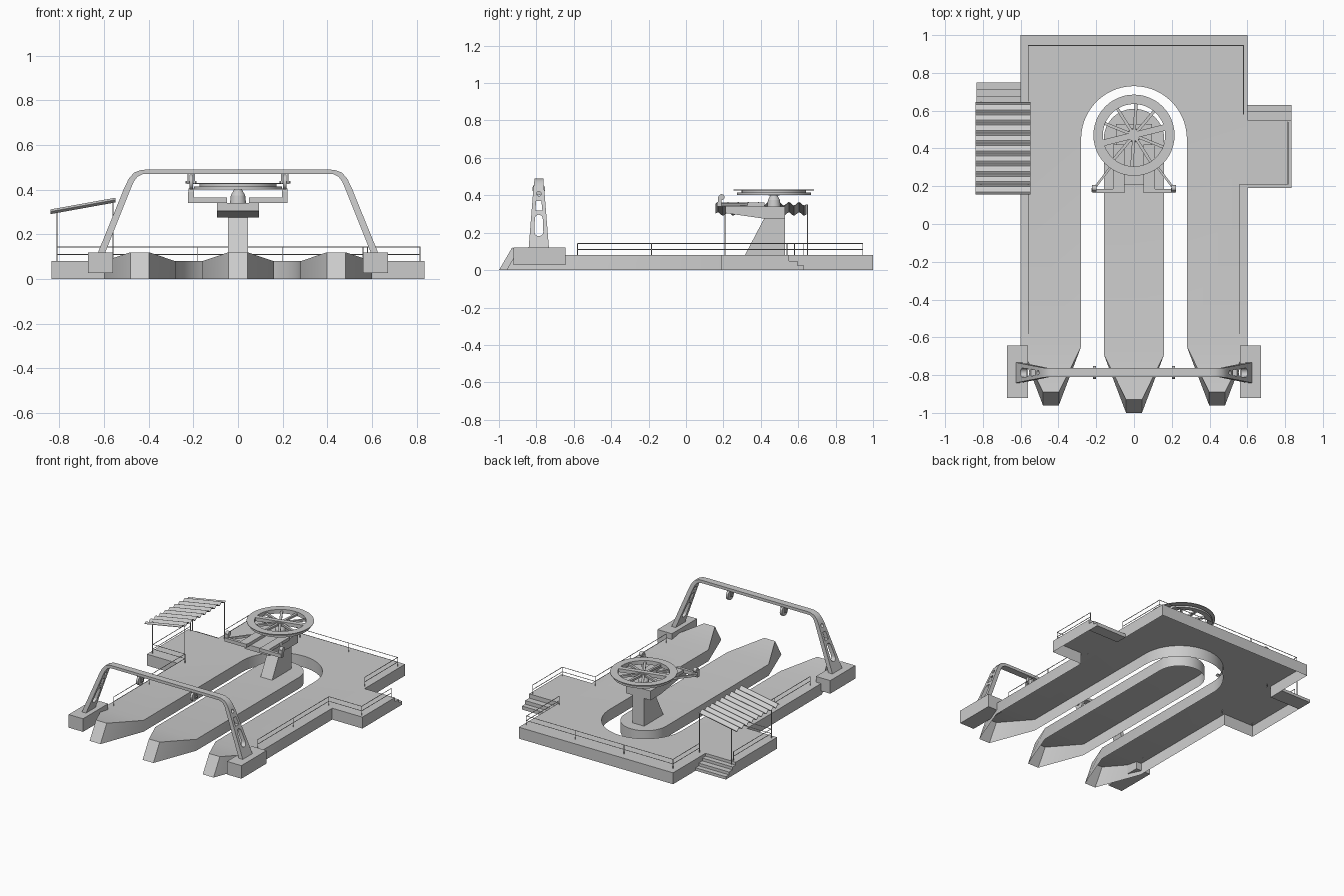
import bpy, bmesh
from math import sin, cos, pi, radians
from mathutils import Vector, Matrix

if "Cube" in bpy.data.objects:
    bpy.data.objects.remove(bpy.data.objects["Cube"])


def finish(name, bm):
    bmesh.ops.recalc_face_normals(bm, faces=bm.faces)
    me = bpy.data.meshes.new(name)
    bm.to_mesh(me)
    bm.free()
    ob = bpy.data.objects.new(name, me)
    bpy.context.collection.objects.link(ob)
    return ob


def skin(bm, rows):
    """Join consecutive closed rings of vertices with quads."""
    for a, b in zip(rows, rows[1:]):
        for i in range(len(a)):
            j = (i + 1) % len(a)
            bm.faces.new((a[i], a[j], b[j], b[i]))


def add_prism(bm, pts, axis, a, b):
    """Extrude a 2D outline along an axis from a to b."""
    put = {'x': lambda p, t: (t, p[0], p[1]),
           'y': lambda p, t: (p[0], t, p[1]),
           'z': lambda p, t: (p[0], p[1], t)}[axis]
    lo = [bm.verts.new(put(p, a)) for p in pts]
    hi = [bm.verts.new(put(p, b)) for p in pts]
    bm.faces.new(lo)
    bm.faces.new(hi[::-1])
    skin(bm, [lo, hi])


def prism(name, pts, axis, a, b):
    bm = bmesh.new()
    add_prism(bm, pts, axis, a, b)
    return finish(name, bm)


def box(name, x0, x1, y0, y1, z0, z1):
    return prism(name, [(x0, y0), (x1, y0), (x1, y1), (x0, y1)], 'z', z0, z1)


def arc(cx, cy, r, a0, a1, n):
    return [(cx + r * cos(a0 + (a1 - a0) * i / n), cy + r * sin(a0 + (a1 - a0) * i / n))
            for i in range(n + 1)]


def circle(cx, cy, r, n=20):
    return arc(cx, cy, r, 0, 2 * pi, n)[:-1]


def add_bar(bm, p, q, r, n=6):
    p, q = Vector(p), Vector(q)
    d = q - p
    m = Matrix.Translation((p + q) / 2) @ d.to_track_quat('Z', 'Y').to_matrix().to_4x4()
    bmesh.ops.create_cone(bm, cap_ends=True, segments=n, radius1=r, radius2=r,
                          depth=d.length, matrix=m)


def ring(name, c, r0, r1, z0, z1, n=48):
    bm = bmesh.new()
    rows = [[bm.verts.new((x, y, z)) for x, y in circle(c[0], c[1], r, n)]
            for r, z in ((r0, z0), (r1, z0), (r1, z1), (r0, z1))]
    skin(bm, rows + rows[:1])
    return finish(name, bm)


# Hulls are hollow shells, open underneath: deck, walls and raked bows
def hull(name, outline, y0, tip, bow_centres):
    bm = bmesh.new()
    lo = [bm.verts.new((x, y, 0)) for x, y in outline]
    hi = [bm.verts.new((x, y, .08)) for x, y in outline]
    bm.faces.new(hi)
    for i in range(len(outline)):
        j = (i + 1) % len(outline)
        if not outline[i][1] == outline[j][1] == y0:      # leave open toward the bow
            bm.faces.new((lo[i], lo[j], hi[j], hi[i]))
    for cx in bow_centres:
        a, b = [[bm.verts.new((cx + s * w, y, z)) for s, y, z in
                 ((-1, yb, 0), (-1, yt, zt), (1, yt, zt), (1, yb, 0))]
                for w, yb, yt, zt in ((.16, y0, y0, .08), (.042, tip, tip + .07, .12))]
        for i in range(3):
            bm.faces.new((a[i], a[i + 1], b[i + 1], b[i]))
        bm.faces.new(b)
    bmesh.ops.remove_doubles(bm, verts=bm.verts, dist=.0005)
    finish(name, bm)


hull("main_deck", [(-.6, -.65), (-.28, -.65)] + arc(0, .45, .28, pi, 0, 28)
     + [(.28, -.65), (.6, -.65), (.6, .19), (.835, .19), (.835, .55), (.6, .55), (.6, 1), (-.6, 1),
        (-.6, .64), (-.835, .64), (-.835, .18), (-.6, .18)], -.65, -.96, (-.44, .44))
hull("central_hull", [(-.16, -.69), (.16, -.69)] + arc(0, .45, .16, 0, pi, 24), -.69, -1, (0,))

# Steps at the side landings
prism("steps_right", [(.55, 0), (.55, .05), (.595, .05), (.595, .025), (.63, .025), (.63, 0)],
      'x', .6, .835)
prism("steps_left", [(.64, 0), (.64, .06), (.675, .06), (.675, .04),
                     (.715, .04), (.715, .02), (.75, .02), (.75, 0)], 'x', -.835, -.6)

# Gantry feet
for s, side in ((-1, "left"), (1, "right")):
    x = sorted((s * .56, s * .672))
    box("gantry_foot_" + side, x[0], x[1], -.922, -.643, .028, .12)

# Gantry arch: tapered band swept over a bent path
half = [(.612, .115, .054, .015), (.495, .405, .031, .014), (.478, .442, .027, .013),
        (.458, .467, .024, .012), (.43, .479, .024, .01), (.40, .48, .024, .01)]
path = half + [(-x, z, w, t) for x, z, w, t in reversed(half)]
bm = bmesh.new()
secs = []
for i, (x, z, w, t) in enumerate(path):
    p, q = path[max(i - 1, 0)], path[min(i + 1, len(path) - 1)]
    d = Vector((q[0] - p[0], q[1] - p[1])).normalized()
    nx, nz = (-d.y * t, d.x * t)
    secs.append([bm.verts.new((x + s * nx, -.787 + v * w, z + s * nz))
                 for s, v in ((-1, -1), (1, -1), (1, 1), (-1, 1))])
skin(bm, secs)
bm.faces.new(secs[0])
bm.faces.new(secs[-1])
arch = finish("gantry_arch", bm)

# Lightening holes through both legs
bm = bmesh.new()
slot = arc(-.787, .205, .024, pi, 2 * pi, 10) + arc(-.787, .275, .021, 0, pi, 10)
add_prism(bm, slot, 'x', -.8, .8)
add_prism(bm, [(-.806, .318), (-.768, .318), (-.773, .37), (-.801, .37)], 'x', -.8, .8)
add_prism(bm, circle(-.787, .408, .012, 14), 'x', -.8, .8)
cutter = finish("leg_hole_cutter", bm)
cutter.hide_render = True
mod = arch.modifiers.new("holes", 'BOOLEAN')
mod.operation, mod.object, mod.solver = 'DIFFERENCE', cutter, 'EXACT'
bpy.context.view_layer.objects.active = arch
bpy.ops.object.modifier_apply(modifier="holes")
bpy.data.objects.remove(cutter)

# Guide pulleys under the gantry and on the tower frame
for s in (-1, 1):
    x = s * .21
    prism("gantry_pulley", circle(-.787, .434, .034), 'x', x - .008, x + .008)
    for o in (-.014, .014):
        box("gantry_pulley_hanger", x + o - .003, x + o + .003, -.797, -.777, .425, .475)
    prism("gantry_pulley_axle", circle(-.787, .434, .006, 8), 'x', x - .024, x + .024)
    prism("frame_pulley", circle(.19, .39, .016), 'x', x - .012, x + .012)
    box("frame_pulley_post", x - .014, x + .012, .17, .19, .34, .39)
    # Frame carrying the pulleys
    x0, x1 = sorted((s * .05, s * .22))
    box("frame_cross_beam", x0, x1, .165, .185, .34, .365)
    x0, x1 = sorted((s * .05, s * .11))
    box("frame_long_beam", x0, x1, .185, .42, .34, .362)
    prism("frame_brace", [(s * .205, .185), (s * .22, .185), (s * .11, .33), (s * .11, .31)],
          'z', .345, .36)

# Tower, head and bull wheel
prism("tower", [(.315, .08), (.53, .08), (.53, .28), (.42, .28)], 'x', -.045, .045)
prism("tower_head", [(.21, .305), (.42, .275), (.53, .275), (.53, .34), (.21, .34)],
      'x', -.095, .095)
c = (0, .47)
bm = bmesh.new()
for r1, r2, z0, z1 in ((.036, .032, .34, .375), (.032, .018, .375, .40), (.03, .03, .40, .425)):
    bmesh.ops.create_cone(bm, cap_ends=True, segments=24, radius1=r1, radius2=r2, depth=z1 - z0,
                          matrix=Matrix.Translation((c[0], c[1], (z0 + z1) / 2)))
finish("wheel_hub", bm)
ring("wheel_rim_lower", c, .165, .198, .402, .415)
ring("wheel_rim_upper", c, .165, .215, .426, .43)
ring("wheel_rim_web", c, .165, .172, .415, .426)
bm = bmesh.new()
for k in range(5):
    a = radians(14) + k * pi / 5
    w, z = (.017, .43) if k == 0 else (.008, .42)
    dx, dy = Vector((cos(a), sin(a))) * .17, Vector((-sin(a), cos(a))) * w
    o = Vector(c)
    add_prism(bm, [o - dx - dy, o + dx - dy, o + dx + dy, o - dx + dy], 'z', .406, z)
finish("wheel_spokes", bm)


# Railings: two rails with posts along a path
def railing(name, pts):
    bm = bmesh.new()
    for p, q in zip(pts, pts[1:]):
        p, q = Vector(p), Vector(q)
        for z in (.111, .143):
            add_bar(bm, (*p, z), (*q, z), .0022)
        n = max(1, round((q - p).length / .38))
        for i in range(n + 1):
            t = p.lerp(q, i / n)
            add_bar(bm, (*t, .078), (*t, .143), .0022)
    finish(name, bm)


railing("railing_right", [(.56, -.58), (.56, .21), (.815, .21), (.815, .54)])
railing("railing_left", [(-.56, -.58), (-.56, .21), (-.81, .21), (-.81, .63)])
railing("railing_back", [(-.56, .65), (-.56, .945), (.58, .945), (.58, .58)])


# Sloped corrugated roof on thin posts
def roof_z(x):
    return .302 + (x + .835) * .18


bm = bmesh.new()
waves, y0, y1, rows = 9, .157, .645, []
for i in range(waves * 8 + 1):
    y = y0 + (y1 - y0) * i / (waves * 8)
    h = .009 * sin(2 * pi * i / 8)
    rows.append([bm.verts.new((x, y, roof_z(x) + h + t)) for x, t in
                 ((-.838, -.0015), (-.548, -.0015), (-.548, .0015), (-.838, .0015))])
skin(bm, rows)
bm.faces.new(rows[0])
bm.faces.new(rows[-1])
finish("shelter_roof", bm)
bm = bmesh.new()
for x in (-.81, -.56):
    for y in (.208, .65):
        add_bar(bm, (x, y, .055), (x, y, roof_z(x)), .0025)
finish("shelter_posts", bm)

# Smooth the round parts, keep edges sharp
for ob in bpy.context.scene.objects:
    ob.select_set(True)
bpy.ops.object.shade_smooth_by_angle(angle=radians(30))
